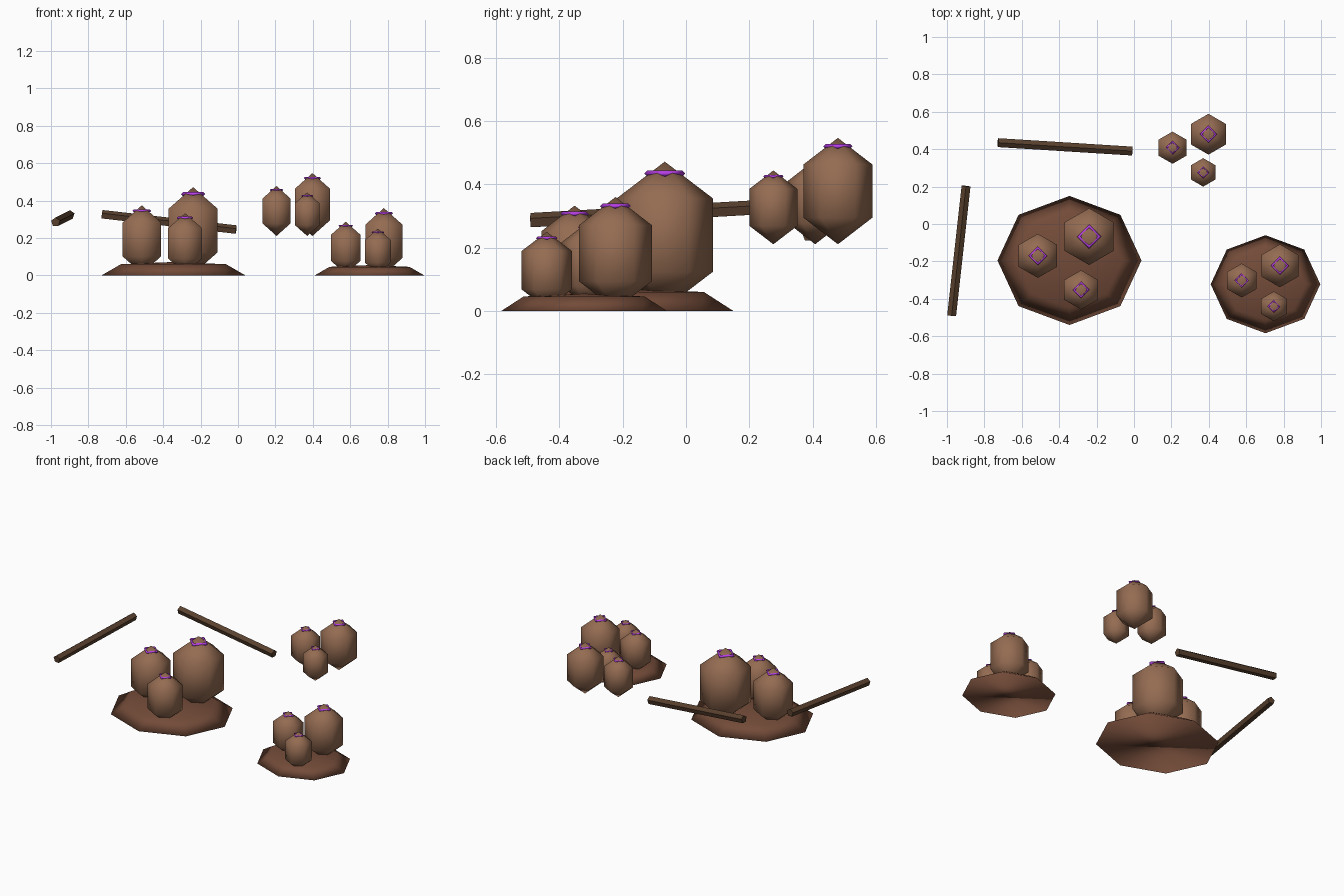
import bpy, bmesh, math
from mathutils import Vector

if "Cube" in bpy.data.objects:
    bpy.data.objects.remove(bpy.data.objects["Cube"])


def material(name, rgb):
    m = bpy.data.materials.new(name)
    m.diffuse_color = (*rgb, 1)
    m.use_nodes = True
    m.node_tree.nodes["Principled BSDF"].inputs["Base Color"].default_value = m.diffuse_color
    return m


SAC = material("sac_brown", (0.30, 0.15, 0.085))
DIRT = material("dirt_brown", (0.17, 0.07, 0.04))
WOOD = material("dark_wood", (0.10, 0.052, 0.027))
GLOW = material("purple", (0.48, 0.05, 0.80))


def finish(bm, name, mat, smooth):
    bmesh.ops.recalc_face_normals(bm, faces=bm.faces[:])
    for f in bm.faces:
        f.smooth = smooth
    me = bpy.data.meshes.new(name)
    bm.to_mesh(me)
    bm.free()
    me.materials.append(mat)
    ob = bpy.data.objects.new(name, me)
    bpy.context.collection.objects.link(ob)
    return ob


def lathe(name, mat, loc, profile, sides, phase=0, scale=(1, 1)):
    """Low-poly solid of revolution: profile starts and ends on the axis or is capped."""
    bm = bmesh.new()
    rings = []
    for r, z in profile:
        n = sides if r > 0 else 1
        rings.append([bm.verts.new((r * scale[0] * math.cos(phase + math.tau * i / n),
                                    r * scale[1] * math.sin(phase + math.tau * i / n), z))
                      for i in range(n)])
    for a, b in zip(rings, rings[1:]):
        for i in range(sides):
            j = (i + 1) % sides
            quad = [a[i % len(a)], a[j % len(a)], b[j % len(b)], b[i % len(b)]]
            bm.faces.new(list(dict.fromkeys(quad)))
    if len(rings[0]) > 1:
        bm.faces.new(rings[0])
    ob = finish(bm, name, mat, True)
    ob.location = loc
    return ob


def rim(name, loc, radius, tube):
    """Four-cornered ring around the tip of a sac."""
    bm = bmesh.new()
    v = [[bm.verts.new(((radius + tube * math.cos(b * math.pi / 2)) * math.cos(a * math.pi / 2),
                        (radius + tube * math.cos(b * math.pi / 2)) * math.sin(a * math.pi / 2),
                        tube * math.sin(b * math.pi / 2))) for b in range(4)] for a in range(4)]
    for a in range(4):
        for b in range(4):
            c, d = (a + 1) % 4, (b + 1) % 4
            bm.faces.new((v[a][b], v[c][b], v[c][d], v[a][d]))
    finish(bm, name, GLOW, True).location = loc


def sac(name, x, y, r, z0, z1):
    h = z1 - z0
    lathe(name, SAC, (x, y, z0), [(0, 0), (r, h * .25), (r, h * .75), (0, h)], 6, math.pi / 2)
    rim(name + "_rim", (x, y, z1 - 0.08 * h), r * 0.36, r * 0.065)


def branch(name, start, end, radius):
    a, b = Vector(start), Vector(end)
    bm = bmesh.new()
    bmesh.ops.create_cone(bm, cap_ends=True, segments=5, radius1=radius,
                          radius2=radius, depth=(b - a).length)
    ob = finish(bm, name, WOOD, False)
    ob.location = (a + b) / 2
    ob.rotation_euler = (b - a).to_track_quat('Z', 'Y').to_euler()


# dirt mounds
for name, x, y, rx, ry, z in (("large_mound", -0.345, -0.195, 0.385, 0.345, 0.06),
                              ("small_mound", 0.703, -0.322, 0.293, 0.262, 0.046)):
    lathe(name, DIRT, (x, y, 0), [(1, 0), (0.73, z), (0, z * 1.2)], 8, 0, (rx, ry))

# sacs on the mounds and the hanging cluster
sac("large_mound_sac_big", -0.24, -0.067, 0.152, 0.008, 0.472)
sac("large_mound_sac_mid", -0.514, -0.17, 0.118, 0.01, 0.375)
sac("large_mound_sac_small", -0.283, -0.352, 0.105, 0.01, 0.333)
sac("small_mound_sac_big", 0.78, -0.223, 0.115, 0.005, 0.36)
sac("small_mound_sac_mid", 0.576, -0.302, 0.091, 0.008, 0.287)
sac("small_mound_sac_small", 0.748, -0.44, 0.08, 0.008, 0.25)
sac("hanging_sac_big", 0.398, 0.48, 0.109, 0.211, 0.547)
sac("hanging_sac_mid", 0.206, 0.408, 0.086, 0.211, 0.478)
sac("hanging_sac_small", 0.37, 0.276, 0.076, 0.211, 0.444)

# loose branches
branch("back_branch", (-0.727, 0.435, 0.325), (-0.01, 0.39, 0.243), 0.025)
branch("side_branch", (-0.975, -0.49, 0.285), (-0.898, 0.203, 0.324), 0.025)
